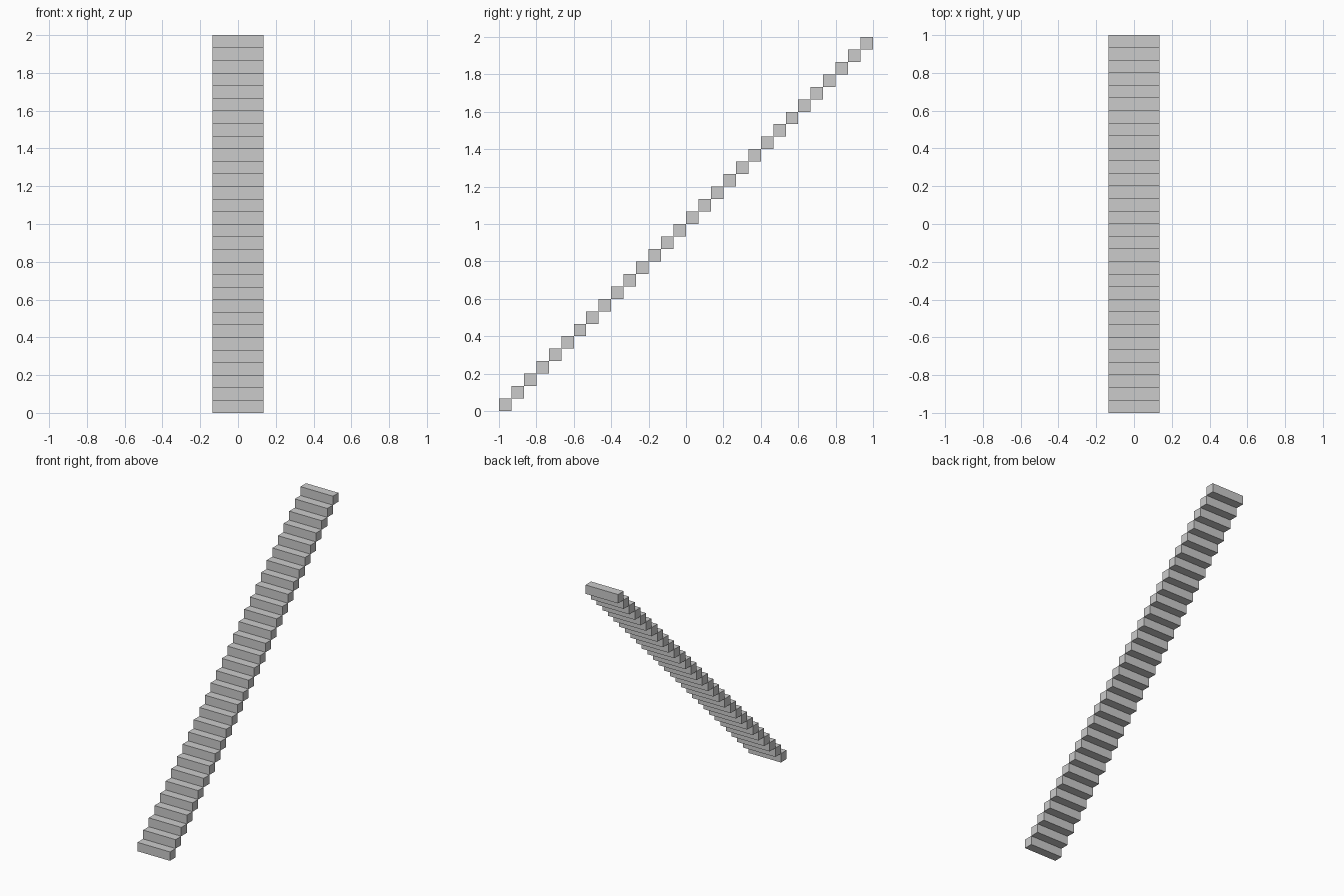
import bpy

if "Cube" in bpy.data.objects:
    bpy.data.objects.remove(bpy.data.objects["Cube"])

STEPS = 30
SIZE = 2.0 / STEPS      # tread depth and riser height
WIDTH = 0.27

# lowest step block, at the front
bpy.ops.mesh.primitive_cube_add(size=1, location=(0, -1 + SIZE / 2, SIZE / 2))
stairs = bpy.context.object
stairs.name = "stair_steps"
stairs.scale = (WIDTH, SIZE, SIZE)
bpy.ops.object.transform_apply(location=False, rotation=False, scale=True)

# repeat the block up and back, edge to edge
arr = stairs.modifiers.new("flight", 'ARRAY')
arr.count = STEPS
arr.use_relative_offset = False
arr.use_constant_offset = True
arr.constant_offset_displace = (0, SIZE, SIZE)
